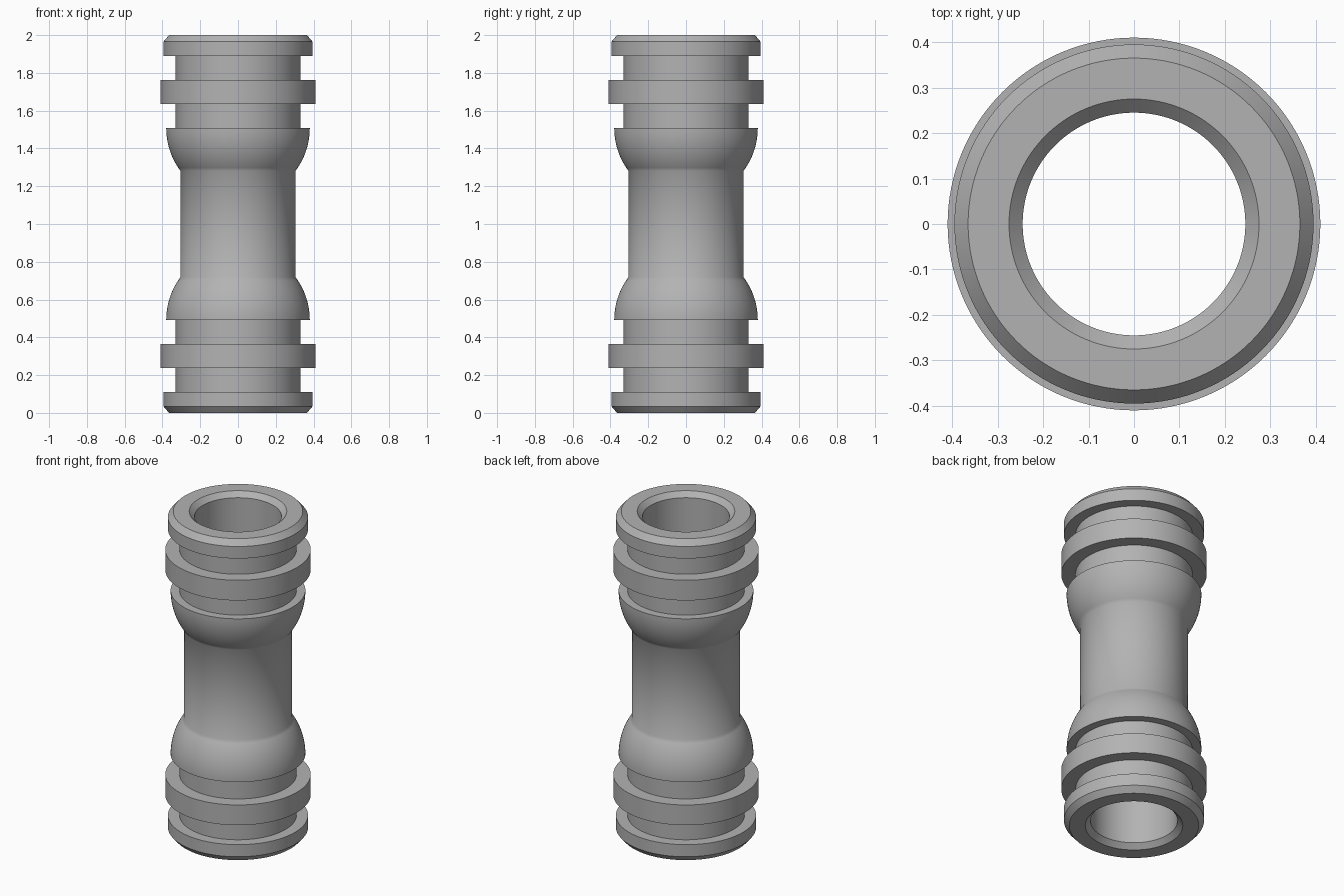
import bpy, bmesh, math
from mathutils import Matrix, Vector

SEGMENTS = 128
MID = 1.0            # mirror plane height
BORE = 0.245
TUBE = 0.305
DOME = 0.38          # the domes are parts of spheres centred on the axis
DOME_Z = 0.492

cube = bpy.data.objects.get("Cube")
if cube:
    bpy.data.objects.remove(cube, do_unlink=True)

grey = bpy.data.materials.new("plain grey")
grey.use_nodes = True
colour = (0.45, 0.45, 0.45, 1.0)
grey.diffuse_color = colour
grey.node_tree.nodes["Principled BSDF"].inputs["Base Color"].default_value = colour

# Lower half of the wall section as (radius, height): bore, end collar, neck, ring, neck
lower = [
    (BORE, 0.03), (0.275, 0), (0.365, 0), (0.395, 0.035),
    (0.395, 0.11), (0.33, 0.11), (0.33, 0.238), (0.41, 0.238),
    (0.41, 0.364), (0.33, 0.364), (0.33, DOME_Z),
]

# Dome narrowing to the middle tube
end_angle = math.acos(TUBE / DOME)
steps = 12
for i in range(steps + 1):
    a = end_angle * i / steps
    lower.append((DOME * math.cos(a), DOME_Z + DOME * math.sin(a)))

# Mirror the section to make the closed outline
upper = [(r, 2 * MID - z) for r, z in reversed(lower)]
outline = lower + upper


def lathe(name, points):
    """Turn a closed outline around the z axis."""
    bm = bmesh.new()
    rings = []
    for s in range(SEGMENTS):
        turn = Matrix.Rotation(math.tau * s / SEGMENTS, 3, 'Z')
        rings.append([bm.verts.new(turn @ Vector((r, 0, z))) for r, z in points])
    n = len(points)
    for s in range(SEGMENTS):
        a, b = rings[s], rings[(s + 1) % SEGMENTS]
        for i in range(n):
            j = (i + 1) % n
            bm.faces.new((a[i], b[i], b[j], a[j]))
    bmesh.ops.recalc_face_normals(bm, faces=bm.faces)
    mesh = bpy.data.meshes.new(name)
    bm.to_mesh(mesh)
    bm.free()
    mesh.materials.append(grey)
    obj = bpy.data.objects.new(name, mesh)
    bpy.context.collection.objects.link(obj)
    return obj


connector = lathe("pipe_connector", outline)
bpy.ops.object.select_all(action='DESELECT')
connector.select_set(True)
bpy.context.view_layer.objects.active = connector
bpy.ops.object.shade_smooth_by_angle(angle=math.radians(39))
